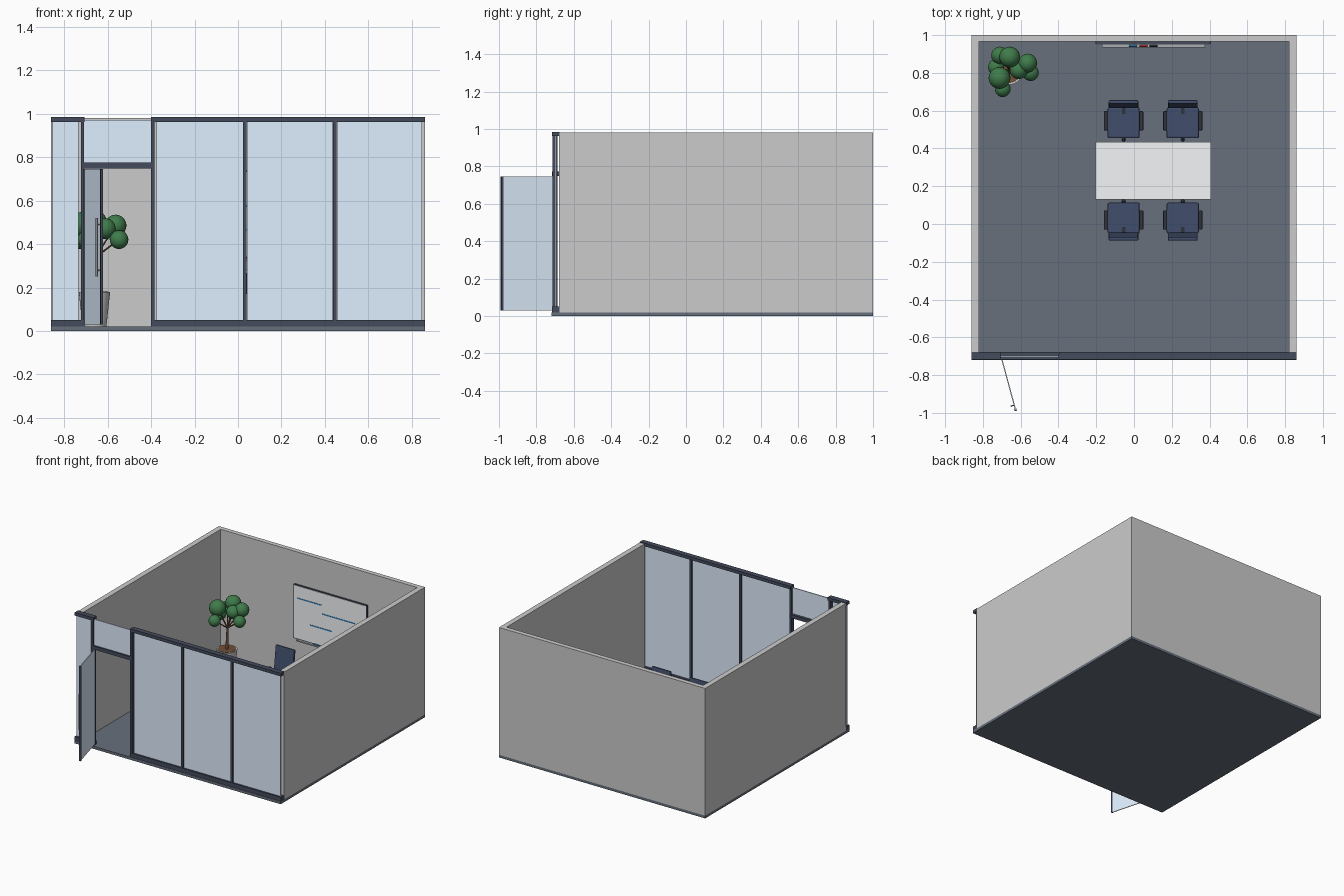
import bpy, bmesh, math
from mathutils import Matrix, Vector

default = bpy.data.objects.get("Cube")
if default:
    bpy.data.objects.remove(default, do_unlink=True)


def material(name, *rgb):
    m = bpy.data.materials.new(name)
    m.use_nodes = True
    m.diffuse_color = (*rgb, 1)
    m.node_tree.nodes["Principled BSDF"].inputs["Base Color"].default_value = (*rgb, 1)
    return m


WALL = material("wall_paint", .62, .62, .6)
FLOOR = material("carpet", .135, .16, .2)
FRAME = material("dark_frame", .058, .07, .107)
GLASS = material("pale_glass", .74, .86, 1)
METAL = material("metal", .4, .42, .45)
WHITE = material("white", .9, .92, .93)
FABRIC = material("navy_fabric", .053, .078, .15)
BLACK = material("black_plastic", .03, .033, .045)
LEAF = material("leaf", .05, .2, .07)
BARK = material("bark", .16, .08, .04)
BLUE = material("blue_ink", .03, .25, .6)
RED = material("red_ink", .6, .04, .04)


def finish(name, bm, mat, matrix=None, bevel=0, smooth=False):
    """Turn a bmesh into an object."""
    mesh = bpy.data.meshes.new(name)
    bm.to_mesh(mesh)
    bm.free()
    mesh.materials.append(mat)
    ob = bpy.data.objects.new(name, mesh)
    bpy.context.collection.objects.link(ob)
    if matrix:
        ob.matrix_world = matrix
    if bevel:
        mod = ob.modifiers.new("soft_edges", "BEVEL")
        mod.width, mod.segments = bevel, 2
    if smooth:
        bpy.ops.object.select_all(action="DESELECT")
        ob.select_set(True)
        bpy.context.view_layer.objects.active = ob
        bpy.ops.object.shade_smooth_by_angle(angle=math.radians(40))
    return ob


def box(name, mat, x, y, z, matrix=None, bevel=0):
    """Box from (low, high) pairs on each axis."""
    bm = bmesh.new()
    bmesh.ops.create_cube(bm, size=1)
    size = Vector((x[1] - x[0], y[1] - y[0], z[1] - z[0]))
    mid = Vector((sum(x), sum(y), sum(z))) / 2
    bm.transform(Matrix.Translation(mid) @ Matrix.Diagonal((*size, 1)))
    return finish(name, bm, mat, matrix, bevel)


def rod(name, mat, a, b, r1, r2=None, matrix=None, sides=16):
    """Round bar or cone between two points."""
    a, b = Vector(a), Vector(b)
    bm = bmesh.new()
    bmesh.ops.create_cone(bm, cap_ends=True, segments=sides, radius1=r1,
                          radius2=r1 if r2 is None else r2, depth=(b - a).length)
    turn = (b - a).to_track_quat("Z", "Y").to_matrix().to_4x4()
    bm.transform(Matrix.Translation((a + b) / 2) @ turn)
    return finish(name, bm, mat, matrix, smooth=True)


def ball(name, mat, centre, r, matrix=None):
    bm = bmesh.new()
    bmesh.ops.create_uvsphere(bm, u_segments=20, v_segments=12, radius=r)
    bm.transform(Matrix.Translation(centre))
    return finish(name, bm, mat, matrix, smooth=True)


# Room shell
W, FRONT, BACK, TOP = .86, -.68, 1, .98
box("floor", FLOOR, (-W, W), (-.72, BACK), (0, .02))
box("left_wall", WALL, (.82, W), (FRONT, BACK), (.02, TOP))
box("right_wall", WALL, (-W, -.82), (FRONT, BACK), (.02, TOP))
box("back_wall", WALL, (-.82, .82), (.965, BACK), (.02, TOP))

# Glazed front: rails, mullions, panes and transom
RAIL, POST, PANE = (-.717, -.677), (-.715, -.687), (-.704, -.696)
for side, span in (("right", (-W, -.705)), ("left", (-.398, W))):
    box(side + "_bottom_rail", FRAME, span, RAIL, (.02, .05))
    box(side + "_top_rail", FRAME, span, RAIL, (.962, .985))
for i, x in enumerate((-.715, -.391, .032, .445)):
    box(f"mullion_{i + 1}", FRAME, (x - .008, x + .008), POST, (.02, .985))
for i, span in enumerate(((-.853, -.733), (-.375, .022), (.042, .435), (.455, .846))):
    box(f"glass_pane_{i + 1}", GLASS, span, PANE, (.05, .962))
box("door_header", FRAME, (-.707, -.399), RAIL, (.748, .774))
box("transom_glass", GLASS, (-.707, -.399), PANE, (.774, .97))

# Open door, swung outward on its hinge
swing = Matrix.Translation((-.706, -.693, 0)) @ Matrix.Rotation(math.atan2(-.291, .079), 4, "Z")
box("door_glass", GLASS, (.006, .3), (-.003, .003), (.03, .745), swing)
box("door_hinge_stile", FRAME, (0, .01), (-.006, .006), (.03, .745), swing)
box("door_free_stile", FRAME, (.295, .307), (-.006, .006), (.03, .745), swing)
rod("door_handle", METAL, (.276, -.016, .25), (.276, -.016, .52), .005, matrix=swing)
for z in (.28, .49):
    rod("handle_mount", METAL, (.276, -.016, z), (.276, 0, z), .003, matrix=swing)

# Table
box("table_top", WHITE, (-.205, .408), (.13, .435), (.265, .282), bevel=.003)
for x in (-.18, .383):
    for y in (.155, .41):
        box("table_leg", FRAME, (x - .01, x + .01), (y - .01, y + .01), (.02, .265))
for y in (.155, .41):
    box("table_apron", FRAME, (-.18, .383), (y - .005, y + .005), (.245, .265))


def chair(label, x, y, turn):
    """Swivel chair facing local +y."""
    m = Matrix.Translation((x, y, .02)) @ Matrix.Rotation(turn, 4, "Z")
    box(label + "_seat", FABRIC, (-.085, .085), (-.08, .083), (.15, .175), m, .008)
    lean = m @ Matrix.Translation((0, -.083, .2)) @ Matrix.Rotation(math.radians(7), 4, "X")
    box(label + "_backrest", FABRIC, (-.079, .079), (-.012, .008), (0, .2), lean, .007)
    box(label + "_back_strut", BLACK, (-.009, .009), (-.098, -.045), (.14, .18), m)
    box(label + "_back_upright", BLACK, (-.009, .009), (-.02, -.01), (-.06, .1), lean)
    for s in (-1, 1):
        px = s * .093
        box(label + "_armrest", BLACK, (px - .011, px + .011), (-.06, .042), (.235, .247), m, .004)
        rod(label + "_arm_post", BLACK, (px, -.01, .15), (px, -.01, .237), .006, matrix=m)
        rod(label + "_arm_bracket", BLACK, (px, -.01, .155), (s * .06, -.01, .155), .006, matrix=m)
    rod(label + "_gas_column", METAL, (0, 0, .03), (0, 0, .15), .011, matrix=m)
    for k in range(5):
        a = math.pi / 2 + k * math.tau / 5
        foot = Vector((math.cos(a), math.sin(a), 0)) * .09
        rod(label + "_base_leg", BLACK, (0, 0, .035), foot + Vector((0, 0, .022)), .009, .006, m)
        ball(label + "_caster", BLACK, foot + Vector((0, 0, .01)), .01, m)


for side, x in (("right", -.055), ("left", .258)):
    chair(side + "_front_chair", x, .03, 0)
    chair(side + "_back_chair", x, .537, math.pi)

# Whiteboard with tray, pens and ink strokes
box("whiteboard_frame", FRAME, (-.203, .407), (.954, .965), (.33, .738))
box("whiteboard_panel", WHITE, (-.197, .401), (.951, .956), (.336, .732))
box("pen_tray", METAL, (-.17, .375), (.935, .956), (.322, .331))
for name, x, mat in (("blue", -.005, BLUE), ("red", .05, RED), ("black", .103, BLACK)):
    rod(name + "_pen", mat, (x - .022, .943, .335), (x + .022, .943, .335), .005)
for x0, x1, z in ((-.17, .03, .64), (.037, .31, .575), (-.064, .12, .465)):
    box("ink_stroke", BLUE, (x0, x1), (.949, .952), (z - .004, z + .004))

# Potted tree
PX, PY = -.66, .81
rod("plant_pot", WALL, (PX, PY, .02), (PX, PY, .18), .055, .072, sides=32)
rod("pot_soil", BARK, (PX, PY, .175), (PX, PY, .182), .063, sides=32)
fork = Vector((PX + .005, PY, .34))
rod("plant_trunk", BARK, (PX, PY, .17), fork, .011, .007)
foliage = ((-.712, .773, .49, .058), (-.563, .852, .485, .05), (-.547, .8, .42, .043),
           (-.658, .884, .5, .055), (-.695, .714, .42, .042), (-.71, .893, .45, .046),
           (-.73, .83, .42, .043), (-.61, .815, .47, .048))
for i, (x, y, z, r) in enumerate(foliage):
    rod(f"branch_{i + 1}", BARK, fork, (x, y, z), .005, .003, sides=8)
    ball(f"leaf_cluster_{i + 1}", LEAF, (x, y, z), r)
